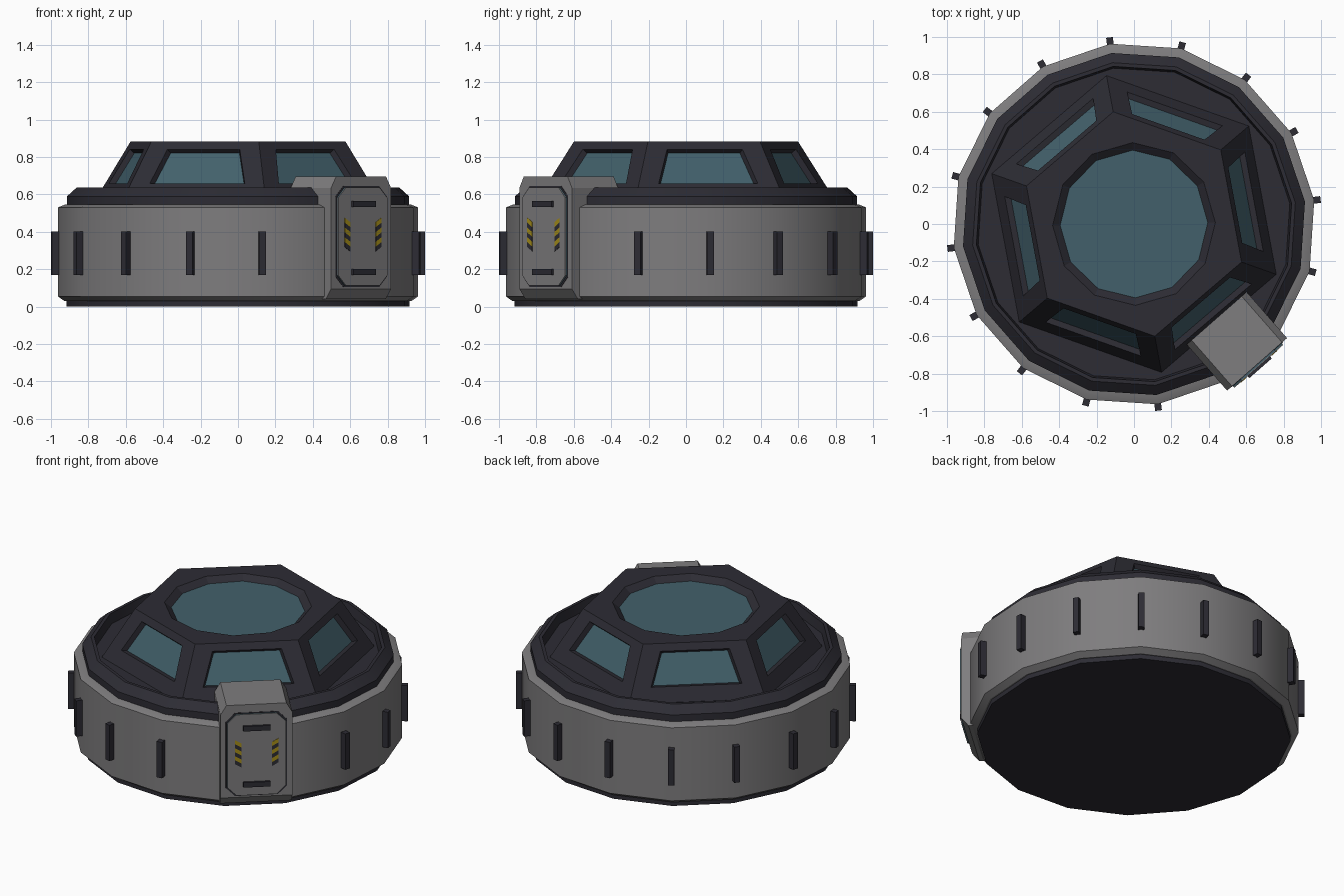
import bpy, bmesh, math
from mathutils import Vector

old = bpy.data.objects.get("Cube")
if old:
    bpy.data.objects.remove(old, do_unlink=True)


def material(name, rgb):
    m = bpy.data.materials.new(name)
    m.use_nodes = True
    col = (*rgb, 1)
    m.diffuse_color = col
    bsdf = m.node_tree.nodes["Principled BSDF"]
    bsdf.inputs["Base Color"].default_value = col
    bsdf.inputs["Roughness"].default_value = 0.7
    return m


GREY = material("grey_hull", (0.21, 0.205, 0.21))
DARK = material("dark_metal", (0.026, 0.025, 0.034))
GLASS = material("teal_glass", (0.055, 0.118, 0.147))
YELLOW = material("warning_yellow", (0.38, 0.27, 0.01))


def finish(name, bm, mats, smooth=False):
    bmesh.ops.recalc_face_normals(bm, faces=bm.faces)
    me = bpy.data.meshes.new(name)
    bm.to_mesh(me)
    bm.free()
    ob = bpy.data.objects.new(name, me)
    bpy.context.collection.objects.link(ob)
    for m in mats:
        me.materials.append(m)
    if smooth:
        bpy.ops.object.select_all(action='DESELECT')
        ob.select_set(True)
        bpy.context.view_layer.objects.active = ob
        bpy.ops.object.shade_smooth_by_angle(angle=math.radians(30))
    return ob


def loft(name, rings, mat, smooth=False):
    """Skin equal-sized point rings and cap both ends."""
    bm = bmesh.new()
    loops = [[bm.verts.new(p) for p in ring] for ring in rings]
    n = len(loops[0])
    for a, b in zip(loops, loops[1:]):
        for i in range(n):
            j = (i + 1) % n
            bm.faces.new((a[i], a[j], b[j], b[i]))
    bm.faces.new(loops[0])
    bm.faces.new(loops[-1])
    return finish(name, bm, [mat], smooth)


def ring(r, z, sides, offset):
    angles = [math.radians(offset + 360 * i / sides) for i in range(sides)]
    return [Vector((r * math.cos(a), r * math.sin(a), z)) for a in angles]


def lathe(name, profile, mat):
    return loft(name, [ring(r, z, 16, 7.5) for r, z in profile], mat, True)


# Round hull: base plate, grey wall, dark rim with sunken floor
lathe("base_plate", [(0.925, 0), (0.925, 0.035)], DARK)
lathe("hull_wall", [(0.935, 0.03), (0.972, 0.055), (0.972, 0.53), (0.93, 0.547)], GREY)
lathe("roof_rim", [(0.922, 0.53), (0.922, 0.59), (0.87, 0.637),
                   (0.85, 0.637), (0.84, 0.575)], DARK)

# Six-sided dome with recessed side windows and a round skylight
HEX = 40.5
bm = bmesh.new()
low_pts, top_pts = ring(0.81, 0.57, 6, HEX), ring(0.61, 0.882, 6, HEX)
low = [bm.verts.new(p) for p in low_pts]
top = [bm.verts.new(p) for p in top_pts]
bm.faces.new(low)
for k in range(6):
    n = (k + 1) % 6
    mid_low, mid_top = (low_pts[k] + low_pts[n]) / 2, (top_pts[k] + top_pts[n]) / 2
    side = (low_pts[n] - low_pts[k]).normalized()
    normal = side.cross(mid_top - mid_low).normalized()

    def trapezoid(wide, narrow, v0, v1, depth):
        spots = ((-wide, v0), (wide, v0), (narrow, v1), (-narrow, v1))
        return [bm.verts.new(mid_low.lerp(mid_top, v) + side * u - normal * depth)
                for u, v in spots]

    outer = [low[k], low[n], top[n], top[k]]
    frame = trapezoid(0.27, 0.205, 0.28, 0.87, 0)
    pane = trapezoid(0.255, 0.195, 0.31, 0.85, 0.03)
    for a, b in ((outer, frame), (frame, pane)):
        for i in range(4):
            j = (i + 1) % 4
            bm.faces.new((a[i], a[j], b[j], b[i]))
    bm.faces.new(pane).material_index = 1
lip = [bm.verts.new(p) for p in ring(0.435, 0.882, 12, 31)]
sky = [bm.verts.new(p) for p in ring(0.395, 0.85, 12, 31)]
for k in range(6):
    n = (k + 1) % 6
    bm.faces.new((top[k], top[n], lip[2 * n], lip[2 * k + 1], lip[2 * k]))
for i in range(12):
    j = (i + 1) % 12
    bm.faces.new((lip[i], lip[j], sky[j], sky[i]))
bm.faces.new(sky).material_index = 1
finish("dome", bm, [DARK, GLASS])


# Parts placed by outward distance, sideways offset and height
def placed(angle, points, d):
    a = math.radians(angle)
    out, side = Vector((math.cos(a), math.sin(a), 0)), Vector((-math.sin(a), math.cos(a), 0))
    return [out * d + side * t + Vector((0, 0, z)) for t, z in points]


def plate(name, angle, points, d0, d1, mat):
    return loft(name, [placed(angle, points, d0), placed(angle, points, d1)], mat)


def rect(t, w, z0, z1):
    return [(t - w, z0), (t + w, z0), (t + w, z1), (t - w, z1)]


def octagon(w, z0, z1, c):
    return [(-w + c, z0), (w - c, z0), (w, z0 + c), (w, z1 - c),
            (w - c, z1), (-w + c, z1), (-w, z1 - c), (-w, z0 + c)]


# Vertical ribs on the hull corners, skipping the two behind the doorway
for i in range(16):
    if i not in (13, 14):
        plate(f"rib_{i}", 7.5 + 22.5 * i, rect(0, 0.018, 0.17, 0.403), 0.95, 1.006, DARK)

# Doorway block with clipped top corners and an undercut foot
DOOR = 311.25


def block_outline(foot):
    return [(-0.213, foot), (0.213, foot), (0.213, 0.635),
            (0.178, 0.695), (-0.178, 0.695), (-0.213, 0.635)]


loft("doorway_block", [placed(DOOR, block_outline(foot), d)
                       for d, foot in ((0.67, 0.04), (0.955, 0.04), (0.998, 0.095))], GREY)

# Door: dark seal, teal layer and grey panel
plate("door_seal", DOOR, octagon(0.182, 0.105, 0.645, 0.055), 0.99, 1.0, DARK)
plate("door_core", DOOR, octagon(0.174, 0.112, 0.638, 0.055), 0.99, 1.007, GLASS)
plate("door_panel", DOOR, octagon(0.174, 0.112, 0.638, 0.055), 1.007, 1.012, GREY)
for name, z in (("upper_handle", 0.55), ("lower_handle", 0.185)):
    plate(name, DOOR, rect(0, 0.08, z - 0.016, z + 0.016), 1.0, 1.026, DARK)

# Slanted warning stripes on both sides of the door
for s in (-1, 1):
    for i in range(6):
        z = 0.295 + 0.026 * i
        slash = [(s * 0.09, z), (s * 0.13, z + 0.024),
                 (s * 0.13, z + 0.05), (s * 0.09, z + 0.026)]
        plate(f"stripe_{s}_{i}", DOOR, slash, 1.008, 1.015, (DARK, YELLOW)[i % 2])
